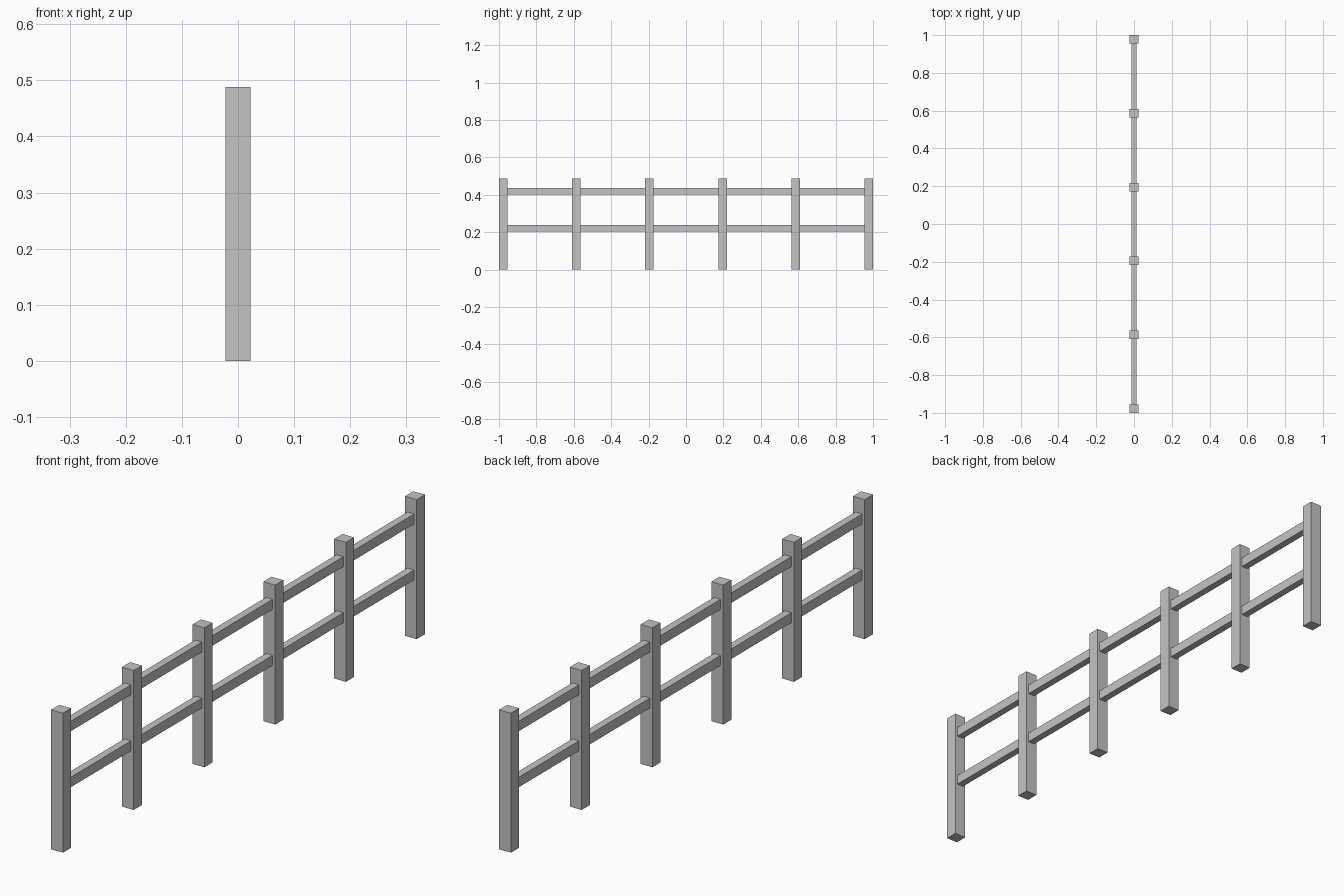
import bpy

# Remove the default object
cube = bpy.data.objects.get("Cube")
if cube:
    bpy.data.objects.remove(cube, do_unlink=True)

# Single plain grey material
GREY = (0.55, 0.55, 0.55, 1.0)
grey = bpy.data.materials.new("plain_grey")
grey.use_nodes = True
grey.diffuse_color = GREY
grey.node_tree.nodes["Principled BSDF"].inputs["Base Color"].default_value = GREY


def box(name, center, size):
    """Add a flat-shaded box with the given centre and full size."""
    bpy.ops.mesh.primitive_cube_add(size=1, location=center)
    obj = bpy.context.object
    obj.name = name
    obj.scale = size
    bpy.ops.object.transform_apply(location=False, rotation=False, scale=True)
    obj.data.materials.append(grey)
    return obj


POSTS = 6
POST_WIDTH, POST_HEIGHT = 0.045, 0.488
RAIL_DEPTH, RAIL_HEIGHT = 0.026, 0.035
END = 1 - POST_WIDTH / 2
STEP = 2 * END / (POSTS - 1)

# Evenly spaced square posts
for i in range(POSTS):
    box(f"post_{i + 1}", (0, -END + i * STEP, POST_HEIGHT / 2),
        (POST_WIDTH, POST_WIDTH, POST_HEIGHT))

# Rails spanning each gap between neighbouring posts
for level, z in (("lower", 0.222), ("upper", 0.418)):
    for i in range(POSTS - 1):
        box(f"{level}_rail_{i + 1}", (0, -END + (i + 0.5) * STEP, z),
            (RAIL_DEPTH, STEP - POST_WIDTH, RAIL_HEIGHT))
